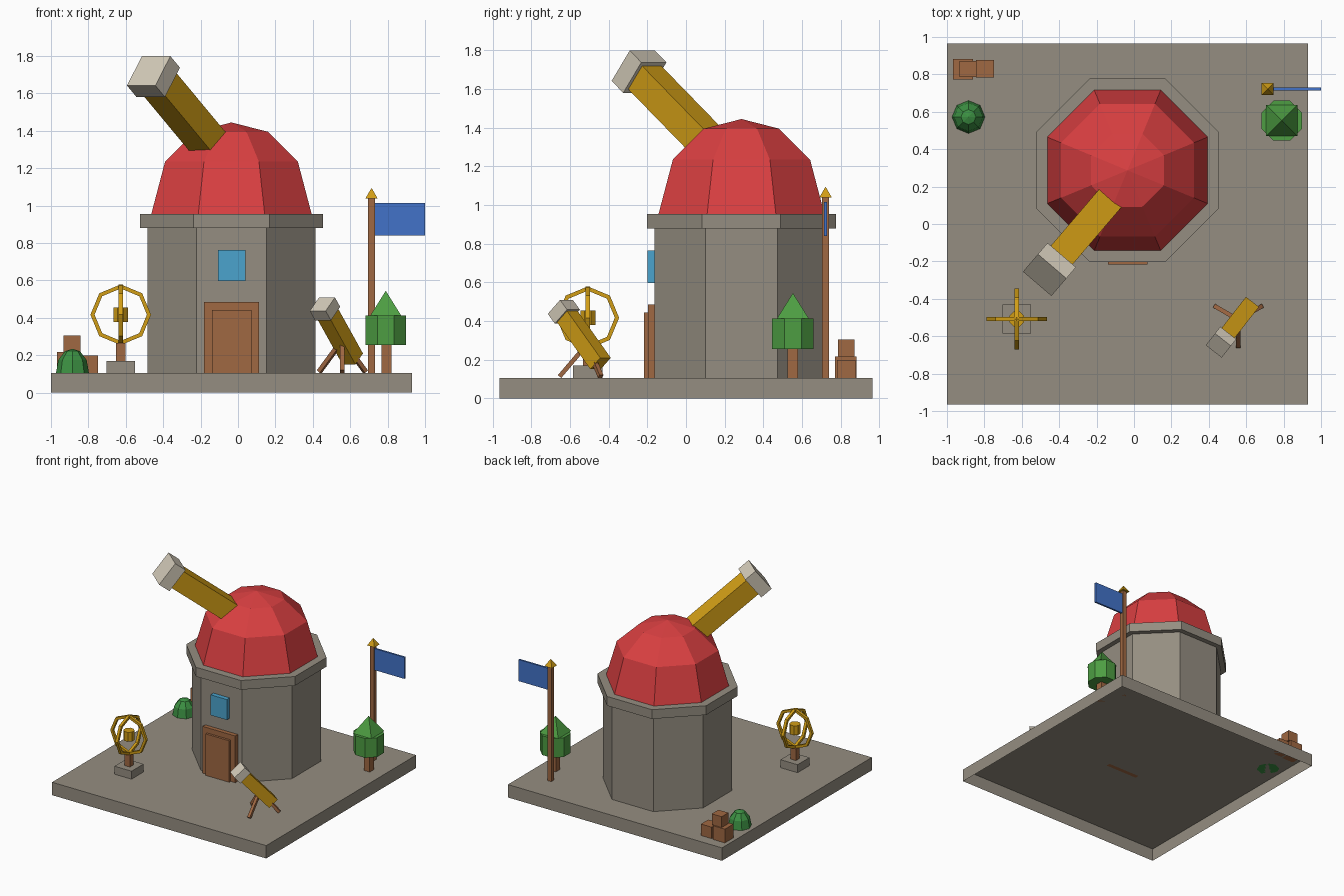
import bpy, bmesh
from math import sin, cos, pi, radians
from mathutils import Vector, Matrix

if "Cube" in bpy.data.objects:
    bpy.data.objects.remove(bpy.data.objects["Cube"])


def material(name, *rgb):
    m = bpy.data.materials.new(name)
    m.use_nodes = True
    m.diffuse_color = (*rgb, 1)
    m.node_tree.nodes["Principled BSDF"].inputs["Base Color"].default_value = (*rgb, 1)
    return m


stone = material("warm grey stone", .3, .27, .22)
red = material("dome red", .7, .05, .053)
gold = material("brass gold", .64, .34, .008)
ivory = material("pale ivory", .66, .6, .49)
wood = material("brown wood", .35, .138, .054)
leaf = material("leaf green", .075, .34, .055)
bush_green = material("bush green", .045, .28, .055)
flag_blue = material("flag blue", .055, .17, .58)
glass = material("window blue", .07, .37, .61)


def finish(name, bm, mat):
    bmesh.ops.recalc_face_normals(bm, faces=bm.faces)
    mesh = bpy.data.meshes.new(name)
    bm.to_mesh(mesh)
    bm.free()
    mesh.materials.append(mat)
    ob = bpy.data.objects.new(name, mesh)
    bpy.context.collection.objects.link(ob)
    return ob


def box(name, centre, size, mat, turn=None, open_bottom=False):
    """Box from its centre and size, optionally turned."""
    bm = bmesh.new()
    bmesh.ops.create_cube(bm, size=1)
    if open_bottom:
        bm.normal_update()
        low = [f for f in bm.faces if f.normal.z < -.5]
        bmesh.ops.delete(bm, geom=low, context="FACES")
    m = Matrix.Translation(centre) @ (turn or Matrix()) @ Matrix.Diagonal((*size, 1))
    bm.transform(m)
    return finish(name, bm, mat)


def block(name, x, y, z, mat, **kw):
    """Box from its x, y and z ranges."""
    ranges = (x, y, z)
    return box(name, [(a + b) / 2 for a, b in ranges], [b - a for a, b in ranges], mat, **kw)


def stack(name, x, y, profile, mat, sides=8, flat_front=True):
    """Faceted solid of revolution; radii run to the flats when flat_front."""
    bm = bmesh.new()
    half = pi / sides
    grow, phase = (1 / cos(half), half) if flat_front else (1, 0)
    rings = []
    for r, z in profile:
        n = sides if r else 1
        rings.append([bm.verts.new((x + r * grow * cos(phase + i * 2 * half),
                                    y + r * grow * sin(phase + i * 2 * half), z))
                      for i in range(n)])
    bm.faces.new(rings[0])
    for low, high in zip(rings, rings[1:]):
        for i in range(sides):
            j = (i + 1) % sides
            if len(high) == 1:
                bm.faces.new((low[i], low[j], high[0]))
            else:
                bm.faces.new((low[i], low[j], high[j], high[i]))
    if len(rings[-1]) > 1:
        bm.faces.new(rings[-1])
    return finish(name, bm, mat)


def telescope(name, cap_centre, yaw, lift, width, cap_width, cap_length, reach):
    """Square tube running back from a wider square hood."""
    turn = Matrix.Rotation(radians(-yaw), 4, "Z") @ Matrix.Rotation(radians(-lift), 4, "X")
    aim = turn.to_3x3() @ Vector((0, -1, 0))
    c = Vector(cap_centre)
    box(name + "_tube", c - aim * reach / 2, (width, reach, width), gold, turn)
    box(name + "_hood", c, (cap_width, cap_length, cap_width), ivory, turn)


def beam(name, a, b, width, mat):
    a, b = Vector(a), Vector(b)
    turn = (b - a).to_track_quat("Z", "Y").to_matrix().to_4x4()
    box(name, (a + b) / 2, (width, width, (b - a).length), mat, turn)


def ring(name, centre, radius, thick, turn):
    """Eight-sided hoop with a square section."""
    bm = bmesh.new()
    loops = []
    for i in range(8):
        out = Vector((cos(i * pi / 4), 0, sin(i * pi / 4)))
        side = Vector((0, thick, 0))
        loops.append([bm.verts.new(out * (radius + thick * k) + side * s)
                      for k, s in ((1, 1), (1, -1), (-1, -1), (-1, 1))])
    for i in range(8):
        a, b = loops[i], loops[(i + 1) % 8]
        for k in range(4):
            n = (k + 1) % 4
            bm.faces.new((a[k], a[n], b[n], b[k]))
    bm.transform(Matrix.Translation(centre) @ Matrix.Rotation(turn, 4, "Z"))
    finish(name, bm, gold)


GROUND = .105
CX, CY = -.035, .287

# Plinth, hollow underneath
block("ground_slab", (-1, .93), (-.965, .965), (0, GROUND), stone, open_bottom=True)

# Observatory
stack("tower", CX, CY, [(.45, GROUND), (.45, .9)], stone)
stack("tower_rim", CX, CY, [(.49, .88), (.49, .955)], stone)
stack("dome", CX, CY, [(.43, .95), (.355, 1.235), (.195, 1.395), (0, 1.445)], red)
telescope("main", (-.452, -.243, 1.69), 40.5, 38, .153, .2, .1, .7)

# Door and window
block("door_frame", (-.182, .113), (-.197, -.15), (GROUND, .486), wood)
block("door_panel", (-.14, .072), (-.216, -.15), (GROUND, .443), wood)
block("window", (-.107, .039), (-.2, -.15), (.598, .764), glass)

# Flagpole
block("flag_pole", (.696, .732), (.704, .74), (GROUND, 1.04), wood)
stack("pole_finial", .714, .722, [(.033, 1.038), (0, 1.095)], gold, 4)
block("flag", (.73, 1), (.715, .73), (.84, 1.015), flag_blue)

# Tree
block("tree_trunk", (.766, .82), (.525, .58), (GROUND, .28), wood)
stack("tree_crown", .79, .553, [(.107, .255), (.107, .412)], leaf)
stack("tree_top", .79, .553, [(.083, .412), (0, .545)], leaf, 4)

# Bush
stack("bush", -.885, .572, [(.088, GROUND), (.076, .175), (.04, .222), (0, .235)],
      bush_green, flat_front=False)

# Crates
block("large_crate", (-.968, -.86), (.772, .882), (GROUND, .217), wood)
block("small_crate", (-.845, -.748), (.782, .876), (GROUND, .198), wood)
block("top_crate", (-.932, -.843), (.786, .872), (.217, .305), wood)

# Armillary sphere
AX, AY, AZ = -.627, -.508, .417
block("sphere_pedestal", (AX - .077, AX + .077), (AY - .077, AY + .077), (GROUND, .17), stone)
block("sphere_post", (AX - .025, AX + .025), (AY - .025, AY + .025), (.17, .265), wood)
for label, turn in (("wide", 0), ("deep", pi / 2)):
    ring(label + "_ring", (AX, AY, AZ), .151, .011, turn)
stack("sphere_core", AX, AY, [(.039, AZ - .038), (.039, AZ + .038)], gold)

# Small telescope on a tripod
telescope("small", (.465, -.632, .448), 38, 48, .088, .108, .068, .36)
TX, TY = .558, -.512
for i in range(3):
    a = radians(30 + 120 * i)
    foot = (TX + .142 * cos(a), TY + .142 * sin(a), GROUND + .008)
    beam("tripod_leg_%d" % (i + 1), foot, (TX, TY, .28), .023, wood)
